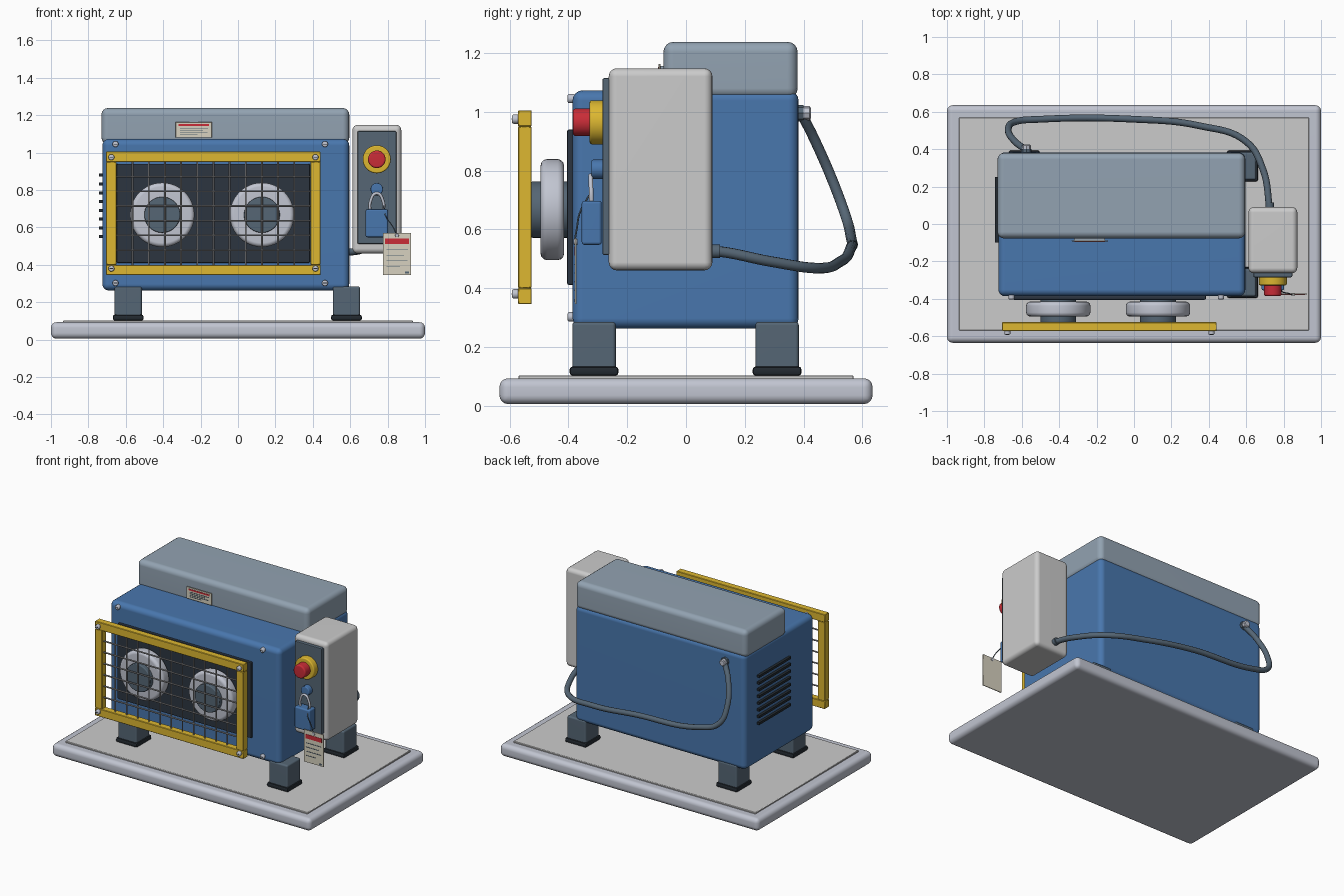
import bpy, bmesh, math
from mathutils import Matrix, Vector

if "Cube" in bpy.data.objects:
    bpy.data.objects.remove(bpy.data.objects["Cube"])


def material(name, r, g, b):
    m = bpy.data.materials.new(name)
    m.diffuse_color = [(c / 255) ** 2.2 for c in (r, g, b)] + [1]
    m.use_nodes = True
    m.node_tree.nodes["Principled BSDF"].inputs["Base Color"].default_value = m.diffuse_color
    return m


BLUE = material("blue_paint", 74, 118, 172)
LID = material("lid_grey", 145, 161, 176)
YELLOW = material("safety_yellow", 220, 182, 52)
RED = material("safety_red", 200, 48, 58)
DARK = material("dark_panel", 48, 56, 66)
SLATE = material("slate", 86, 102, 116)
RUBBER = material("rubber", 40, 46, 52)
STEEL = material("steel", 192, 196, 208)
PALE = material("pale_grey", 210, 212, 212)
WIRE = material("wire_grey", 150, 150, 152)
PAPER = material("paper", 214, 208, 190)


def finish(name, bm, mat, angle=40):
    me = bpy.data.meshes.new(name)
    bm.to_mesh(me)
    bm.free()
    me.materials.append(mat)
    me.shade_smooth()
    me.set_sharp_from_angle(angle=math.radians(angle))
    ob = bpy.data.objects.new(name, me)
    bpy.context.collection.objects.link(ob)
    ob.modifiers.new("normals", 'WEIGHTED_NORMAL').keep_sharp = True
    return ob


def boxes(name, mat, spans, bevel=0.0, seg=4):
    """One object from boxes given as (x0, x1, y0, y1, z0, z1)."""
    bm = bmesh.new()
    for x0, x1, y0, y1, z0, z1 in spans:
        m = Matrix.Translation(((x0 + x1) / 2, (y0 + y1) / 2, (z0 + z1) / 2))
        bmesh.ops.create_cube(bm, size=1, matrix=m @ Matrix.Diagonal((x1 - x0, y1 - y0, z1 - z0, 1)))
    if bevel:
        bmesh.ops.bevel(bm, geom=bm.edges[:], offset=bevel, segments=seg, profile=0.5, affect='EDGES')
    return finish(name, bm, mat)


def lathe(name, mat, x, z, profile, n=40):
    """Spin (radius, y) points about an axis parallel to y."""
    bm = bmesh.new()
    vs = [bm.verts.new((x + r, y, z)) for r, y in profile]
    es = [bm.edges.new(p) for p in zip(vs, vs[1:])]
    bmesh.ops.spin(bm, geom=vs + es, cent=(x, 0, z), axis=(0, 1, 0), angle=math.tau, steps=n)
    bmesh.ops.remove_doubles(bm, verts=bm.verts[:], dist=1e-5)
    bmesh.ops.recalc_face_normals(bm, faces=bm.faces[:])
    return finish(name, bm, mat)


def disc(name, mat, x, z, r, y0, y1, b=0.006, n=40):
    """Front-facing button with rounded rim; y0 is the front."""
    arc = [(r - b + b * math.sin(a), y0 + b - b * math.cos(a)) for a in (0, math.pi / 6, math.pi / 3, math.pi / 2)]
    return lathe(name, mat, x, z, [(0, y0)] + arc + [(r, y1), (0, y1)], n)


def tube(name, mat, paths, radius, smooth=False, res=3):
    cu = bpy.data.curves.new(name, 'CURVE')
    cu.dimensions = '3D'
    cu.bevel_depth = radius
    cu.bevel_resolution = res
    cu.use_fill_caps = True
    cu.resolution_u = 10
    for pts in paths:
        sp = cu.splines.new('BEZIER')
        sp.bezier_points.add(len(pts) - 1)
        for bp, p in zip(sp.bezier_points, pts):
            bp.co = p
            bp.handle_left_type = bp.handle_right_type = 'AUTO' if smooth else 'VECTOR'
        if not smooth:
            sp.resolution_u = 1
    cu.materials.append(mat)
    ob = bpy.data.objects.new(name, cu)
    bpy.context.collection.objects.link(ob)
    return ob


# Base slab and inlay
boxes("base_slab", STEEL, [(-1, 1, -.635, .635, .005, .093)], .03)
boxes("base_inlay", PALE, [(-.935, .935, -.57, .57, .08, .103)], .003, 1)

# Feet with rubber pads
for sx, x in (("left", -.587), ("right", .58)):
    for sy, y in (("front", -.313), ("back", .31)):
        boxes(f"{sy}_{sx}_foot", SLATE, [(x - .073, x + .073, y - .074, y + .074, .11, .285)], .012, 3)
        boxes(f"{sy}_{sx}_foot_pad", RUBBER, [(x - .082, x + .082, y - .083, y + .083, .102, .133)], .01, 2)

# Housing and raised lid
boxes("housing", BLUE, [(-.725, .595, -.386, .383, .262, 1.073)], .035)
boxes("lid", LID, [(-.73, .595, -.077, .38, 1.045, 1.238)], .035)

# Side vents
boxes("side_vents", RUBBER, [(-.743, -.72, -.1, .25, .55 + i * .047 - .008, .55 + i * .047 + .008) for i in range(8)])

# Front panel with two rollers
boxes("front_panel", DARK, [(-.65, .385, -.405, -.38, .41, .94)], .008, 2)
for side, x in (("left", -.405), ("right", .128)):
    z = .667
    prof = [(.09, -.42), (.09, -.495), (.15, -.495), (.161, -.492), (.169, -.484), (.172, -.473),
            (.172, -.437), (.169, -.426), (.161, -.418), (.15, -.415), (.09, -.415), (.09, -.42)]
    lathe(f"{side}_roller", STEEL, x, z, prof, 48)
    disc(f"{side}_roller_hub", SLATE, x, z, .096, -.527, -.39, .006, 40)

# Guard frame, wire mesh and screws
X0, X1, Z0, Z1, W = -.705, .442, .345, 1.005, .055
boxes("guard_frame", YELLOW, [(X0, X1, -.572, -.525, Z1 - W, Z1), (X0, X1, -.572, -.525, Z0, Z0 + W),
                              (X0, X0 + W, -.572, -.525, Z0 + W, Z1 - W),
                              (X1 - W, X1, -.572, -.525, Z0 + W, Z1 - W)], .003, 1)
nx, nz = 12, 7
dx, dz = (X1 - X0 - 2 * W) / nx, (Z1 - Z0 - 2 * W) / nz
wires = [[(X0 + W + i * dx, -.548, Z0 + W - .01), (X0 + W + i * dx, -.548, Z1 - W + .01)] for i in range(1, nx)]
wires += [[(X0 + W - .01, -.552, Z0 + W + i * dz), (X1 - W + .01, -.552, Z0 + W + i * dz)] for i in range(1, nz)]
tube("guard_mesh", WIRE, wires, .005, res=1)


def screws(name, xs, zs, y0, y1):
    for i, (x, z) in enumerate((x, z) for x in xs for z in zs):
        disc(f"{name}_{i}", STEEL, x, z, .016, y0, y1, .006, 20)
        boxes(f"{name}_slot_{i}", RUBBER, [(x - .01, x + .01, y0 - .001, y0 + .004, z - .002, z + .002)])


screws("guard_screw", (X0 + .028, X1 - .028), (Z0 + .035, Z1 - .03), -.592, -.57)
screws("housing_screw", (-.655, .465), (.302, 1.045), -.403, -.38)


# Printed plates: paper, red header and ruled bars
def plate(name, x0, x1, y, z0, z1):
    w, h = x1 - x0, z1 - z0
    boxes(name, PAPER, [(x0, x1, y, y + .006, z0, z1)], .001, 1)
    boxes(name + "_header", RED, [(x0 + .08 * w, x1 - .08 * w, y - .002, y + .002, z1 - .26 * h, z1 - .13 * h)])
    rows = [(.4, .9), (.53, .75), (.66, .88), (.79, .6)]
    boxes(name + "_lines", SLATE, [(x0 + .12 * w, x0 + e * w, y - .002, y + .002,
                                    z1 - t * h - .002, z1 - t * h + .002) for t, e in rows])


plate("warning_plate", -.333, -.14, -.093, 1.08, 1.163)
boxes("warning_plate_backing", LID, [(-.32, -.155, -.088, -.07, 1.09, 1.155)])

# Control box and its face
boxes("control_box", PALE, [(.612, .873, -.263, .09, .46, 1.148)], .028)
boxes("control_face", SLATE, [(.638, .847, -.285, -.25, .512, 1.115)], .008, 2)
disc("stop_collar", YELLOW, .742, .964, .075, -.328, -.28, .008)
disc("stop_button", RED, .742, .964, .047, -.385, -.32, .01)
disc("lock_knob", BLUE, .742, .804, .033, -.322, -.28, .006, 32)

# Padlock
boxes("padlock_body", BLUE, [(.682, .802, -.355, -.287, .547, .697)], .01, 3)
tube("padlock_shackle", STEEL, [[(.707, -.321, .68), (.707, -.323, .735), (.742, -.325, .782),
                                 (.777, -.323, .735), (.777, -.321, .68)]], .008, True)

# Hanging tag and string
plate("hanging_tag", .775, .925, -.378, .345, .57)
boxes("hanging_tag_mark", SLATE, [(.893, .915, -.38, -.376, .353, .363)])
tube("tag_string", SLATE, [[(.777, -.33, .715), (.79, -.36, .66), (.83, -.372, .6), (.85, -.38, .553)]], .003, True, 1)
disc("tag_eyelet", STEEL, .85, .557, .01, -.383, -.37, .003, 16)

# Rear cable and ribbed gland
disc("cable_gland", SLATE, -.575, .995, .028, .375, .4, .003, 8)
lathe("cable_gland_nut", STEEL, -.575, .995, [(0, .395), (.024, .395), (.024, .42), (.018, .425), (0, .425)], 8)
tube("cable", SLATE, [[(-.575, .395, .99), (-.635, .44, .9), (-.672, .505, .75), (-.64, .545, .64),
                       (-.5, .56, .58), (0, .56, .535), (.35, .525, .49), (.6, .44, .468),
                       (.69, .29, .49), (.722, .105, .525), (.725, .07, .525)]], .018, True, 4)
disc("cable_inlet", SLATE, .725, .525, .023, .085, .115, .004, 24)
